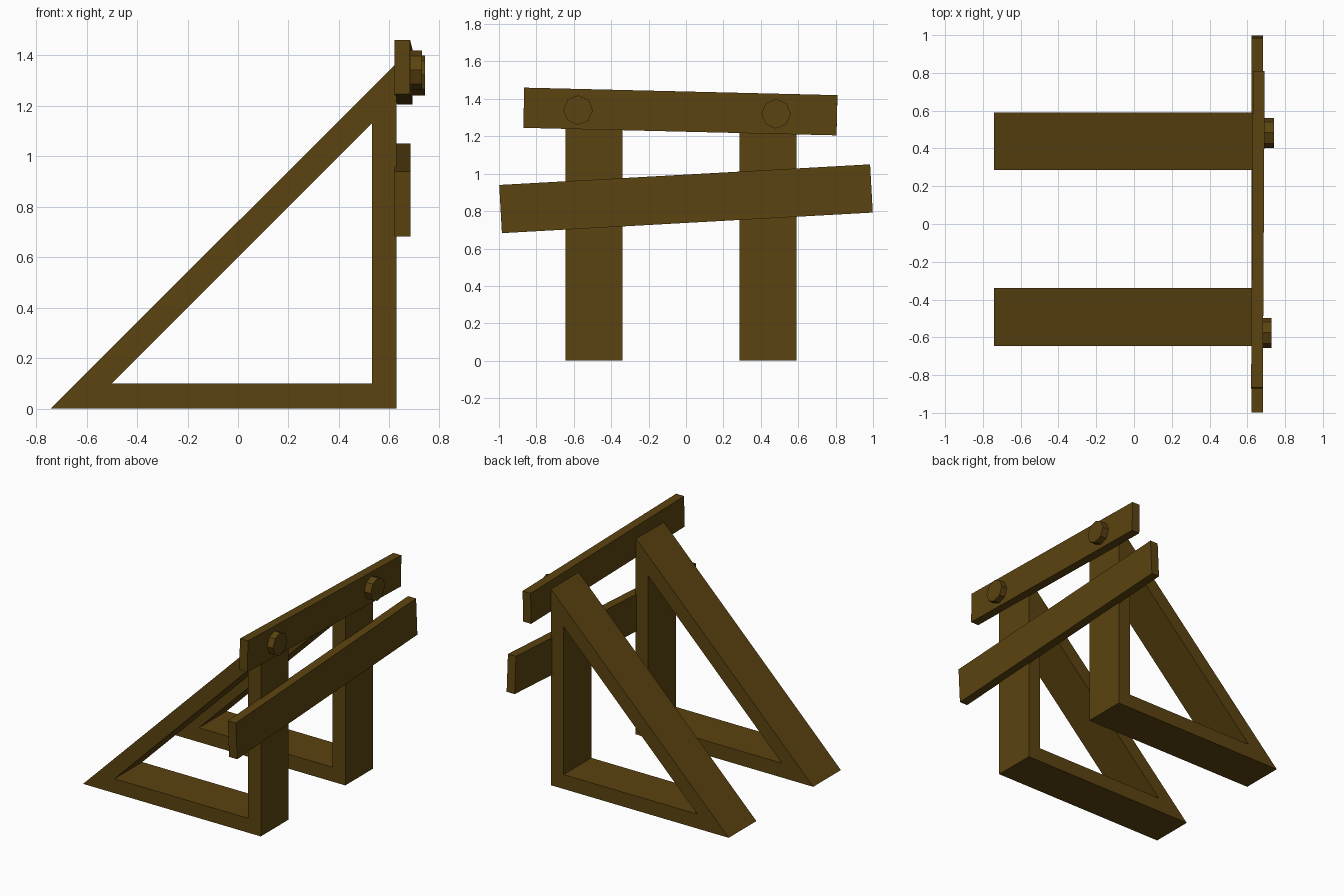
import bpy, bmesh, math
from mathutils import Matrix, Vector

if "Cube" in bpy.data.objects:
    bpy.data.objects.remove(bpy.data.objects["Cube"])

wood = bpy.data.materials.new("dark_brown_wood")
wood.diffuse_color = (0.105, 0.056, 0.005, 1)
wood.use_nodes = True
wood.node_tree.nodes["Principled BSDF"].inputs["Base Color"].default_value = wood.diffuse_color


def finish(name, bm, matrix=Matrix()):
    bmesh.ops.recalc_face_normals(bm, faces=bm.faces)
    mesh = bpy.data.meshes.new(name)
    bm.to_mesh(mesh)
    bm.free()
    mesh.materials.append(wood)
    obj = bpy.data.objects.new(name, mesh)
    obj.matrix_world = matrix
    bpy.context.collection.objects.link(obj)


def triangle_frame(name, y0, y1):
    # hollow right triangle, extruded along y
    outer = [(-0.742, 0), (0.627, 0), (0.627, 1.367)]
    inner = [(-0.50, 0.10), (0.53, 0.10), (0.53, 1.13)]
    bm = bmesh.new()
    rings = [[bm.verts.new((x, y, z)) for x, z in loop]
             for loop, y in ((outer, y0), (outer, y1), (inner, y1), (inner, y0))]
    for r in range(4):
        a, b = rings[r], rings[(r + 1) % 4]
        for i in range(3):
            j = (i + 1) % 3
            bm.faces.new((a[i], a[j], b[j], b[i]))
    finish(name, bm)


def board(name, centre, size, tilt, yaw=0):
    bm = bmesh.new()
    bmesh.ops.create_cube(bm, size=1, matrix=Matrix.Diagonal((*size, 1)))
    finish(name, bm, Matrix.Translation(centre)
           @ Matrix.Rotation(yaw, 4, 'Z') @ Matrix.Rotation(tilt, 4, 'X'))


def bolt(name, x0, x1, y, z, tilt):
    # eight-sided peg pointing along +x
    bm = bmesh.new()
    bmesh.ops.create_cone(bm, cap_ends=True, segments=8, radius1=0.079,
                          radius2=0.079, depth=x1 - x0)
    finish(name, bm, Matrix.Translation(((x0 + x1) / 2, y, z))
           @ Matrix.Rotation(tilt, 4, 'X') @ Matrix.Rotation(math.pi / 2, 4, 'Y'))


# two supports
triangle_frame("left_support", -0.645, -0.34)
triangle_frame("right_support", 0.285, 0.59)

# crooked planks nailed across the posts
board("top_plank", (0.656, -0.03, 1.3325), (0.062, 1.675, 0.215), -0.024, -0.006)
board("lower_plank", (0.652, 0, 0.866), (0.062, 1.986, 0.258), 0.0555)

# bolts in the top plank
bolt("left_bolt", 0.66, 0.728, -0.577, 1.34, -0.024)
bolt("right_bolt", 0.66, 0.74, 0.482, 1.32, -0.024)
